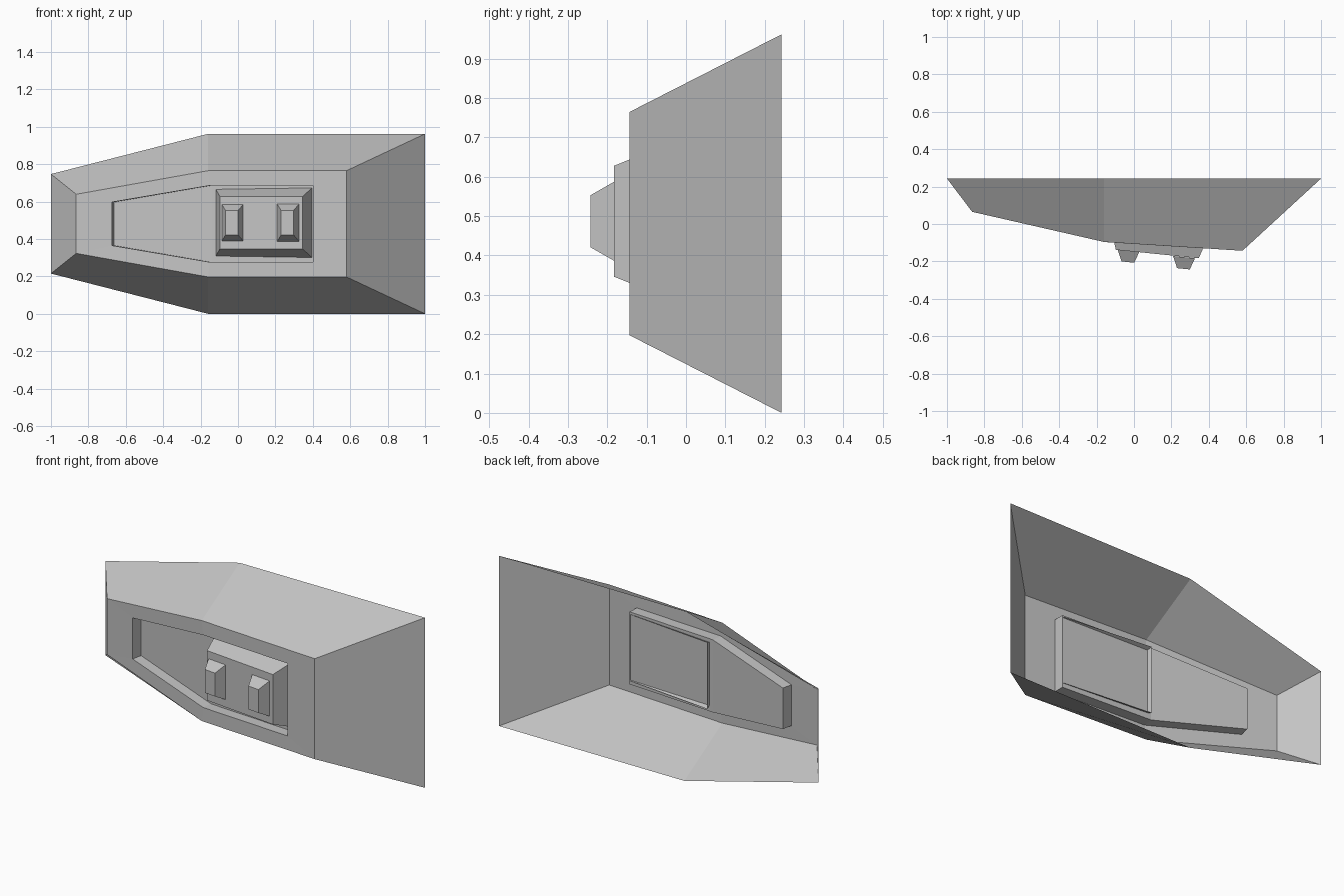
import bpy, bmesh
from mathutils import Vector

cube = bpy.data.objects.get("Cube")
if cube:
    bpy.data.objects.remove(cube, do_unlink=True)

grey = bpy.data.materials.new("plain grey")
grey.use_nodes = True
colour = (0.55, 0.55, 0.55, 1)
grey.diffuse_color = colour
grey.node_tree.nodes["Principled BSDF"].inputs["Base Color"].default_value = colour


def finish(name, bm):
    mesh = bpy.data.meshes.new(name)
    bm.to_mesh(mesh)
    bm.free()
    mesh.materials.append(grey)
    obj = bpy.data.objects.new(name, mesh)
    bpy.context.collection.objects.link(obj)
    return obj


def bridge(bm, a, b):
    n = len(a)
    for i in range(n):
        j = (i + 1) % n
        bm.faces.new((a[i], a[j], b[j], b[i]))


def ring(bm, stations, mid=0.481):
    """Closed loop: lower edge left to right, upper edge back again."""
    low = [bm.verts.new((x, y, mid - h)) for x, y, h in stations]
    high = [bm.verts.new((x, y, mid + h)) for x, y, h in stations]
    return low + high[::-1]


# Open-backed hull: rim, bent front plate, recess mouth, recess floor (x, y, half height)
bm = bmesh.new()
rings = [ring(bm, s) for s in (
    [(-1, 0.243, 0.266), (-0.16, 0.243, 0.481), (1, 0.243, 0.481)],
    [(-0.865, 0.065, 0.158), (-0.16, -0.096, 0.284), (0.58, -0.143, 0.284)],
    [(-0.675, 0.022, 0.116), (-0.15, -0.097, 0.205), (0.4, -0.131, 0.205)],
    [(-0.662, 0.08, 0.116), (-0.142, -0.037, 0.205), (0.402, -0.071, 0.205)],
)]
for a, b in zip(rings, rings[1:]):
    bridge(bm, a, b)
f = rings[-1]
bm.faces.new((f[0], f[1], f[4], f[5]))
bm.faces.new((f[1], f[2], f[3], f[4]))
finish("hull_shell", bm)


def frustum(name, left, right, half_z, depth, flare_l, flare_r, flare_z):
    """Tapered open-backed block, set square to its sloping front edge."""
    a, b = Vector(left), Vector(right)
    along = (b - a).normalized()
    back = Vector((-along.y, along.x)) * depth
    bm = bmesh.new()
    front = ring(bm, [(*a, half_z), (*b, half_z)], 0.487)
    rear = ring(bm, [(*(a + back - along * flare_l), half_z + flare_z),
                     (*(b + back + along * flare_r), half_z + flare_z)], 0.487)
    bridge(bm, rear, front)
    bm.faces.new(front)
    finish(name, bm)


# Raised pod passing through the recess floor, with two studs on its face
frustum("pod", (-0.097, -0.138), (0.346, -0.183), 0.141, 0.122, 0.04, 0.04, 0.047)
for name, x, y in (("right_stud", -0.067, -0.2), ("left_stud", 0.23, -0.236)):
    frustum(name, (x, y), (x + 0.068, y - 0.007), 0.066, 0.062, 0.027, 0.022, 0.034)
